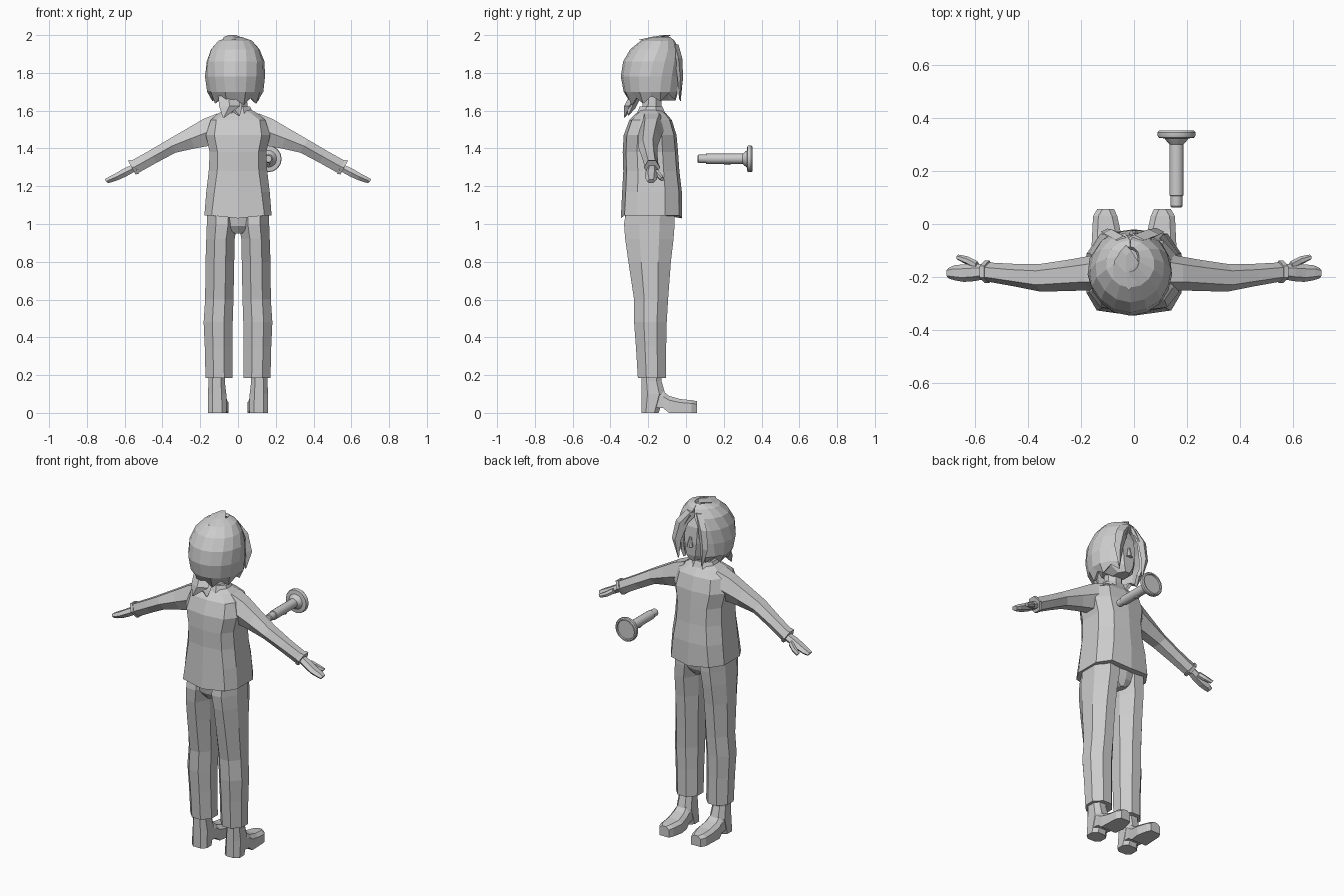
import bpy, bmesh, math, random
from mathutils import Vector

random.seed(4)
grey = bpy.data.materials.new("plain grey")
grey.diffuse_color = (0.6, 0.6, 0.6, 1)


def loft(name, rings, mirror=False, wrap=True, caps=True):
    """Skin a list of equal-length point rings."""
    bm = bmesh.new()
    rows = [[bm.verts.new(p) for p in r] for r in rings]
    n = len(rows[0])
    for a, b in zip(rows, rows[1:]):
        for i in range(n if wrap else n - 1):
            j = (i + 1) % n
            bm.faces.new((a[i], a[j], b[j], b[i]))
    if caps:
        bm.faces.new(rows[0])
        bm.faces.new(rows[-1])
    bmesh.ops.recalc_face_normals(bm, faces=bm.faces)
    me = bpy.data.meshes.new(name)
    bm.to_mesh(me)
    bm.free()
    ob = bpy.data.objects.new(name, me)
    bpy.context.collection.objects.link(ob)
    me.materials.append(grey)
    if mirror:
        ob.modifiers.new("mirror", 'MIRROR').use_mirror_merge = False
    return ob


def body_ring(z, w, band, back, front, dip=0.0):
    """Ten-sided torso section: ridge, band and side on each half."""
    d = front - back
    half = [(0, back, z - dip), (band, back + 0.06 * d, z), (w, back + 0.26 * d, z),
            (w, back + 0.72 * d, z), (band * 0.9, front - 0.05 * d, z), (0, front, z - dip)]
    return half + [(-x, y, h) for x, y, h in half[-2:0:-1]]


def octo(z, x0, x1, y0, y1, c=0.3):
    """Chamfered horizontal rectangle."""
    cx, cy = c * (x1 - x0), c * (y1 - y0)
    return [(x0 + cx, y0, z), (x1 - cx, y0, z), (x1, y0 + cy, z), (x1, y1 - cy, z),
            (x1 - cx, y1, z), (x0 + cx, y1, z), (x0, y1 - cy, z), (x0, y0 + cy, z)]


def limb(x, z0, z1, y0, y1, tilt=0.02):
    """Hexagonal section across a limb running along x."""
    m, q = (z0 + z1) / 2, 0.25 * (y1 - y0)
    return [(x - tilt, y0 + q, z0), (x - tilt, y1 - q, z0), (x, y1, m),
            (x + tilt, y1 - q, z1), (x + tilt, y0 + q, z1), (x, y0, m)]


# Clothes
loft("jacket", [body_ring(*r) for r in [
    (1.045, .178, .14, -.345, -.02, .015), (1.17, .168, .125, -.338, -.022),
    (1.28, .155, .11, -.332, -.035), (1.38, .150, .108, -.335, -.042),
    (1.47, .170, .125, -.33, -.05), (1.55, .145, .115, -.30, -.075),
    (1.585, .105, .07, -.265, -.105), (1.605, .07, .04, -.24, -.13)]])
loft("hips", [body_ring(*r) for r in [
    (.95, .03, .015, -.29, -.09), (.99, .12, .07, -.315, -.07), (1.06, .165, .11, -.325, -.055)]])
loft("trouser_leg", [octo(*r) for r in [
    (.185, .03, .172, -.255, -.105), (.35, .03, .176, -.265, -.105),
    (.48, .028, .182, -.275, -.102), (.60, .024, .174, -.275, -.095),
    (.80, .020, .172, -.305, -.080), (.92, .018, .168, -.322, -.066),
    (1.0, .004, .165, -.328, -.060), (1.05, .004, .165, -.32, -.06)]], True)
loft("sleeve", [limb(*r) for r in [
    (.09, 1.45, 1.585, -.26, -.10), (.165, 1.415, 1.555, -.25, -.12),
    (.25, 1.40, 1.505, -.252, -.135), (.35, 1.378, 1.447, -.255, -.15),
    (.45, 1.325, 1.388, -.235, -.150), (.545, 1.272, 1.335, -.218, -.145)]], True)
loft("cuff", [limb(*r) for r in [
    (.545, 1.266, 1.34, -.222, -.138), (.562, 1.262, 1.335, -.222, -.138)]], True)

# Hands
loft("hand", [limb(*r, .008) for r in [
    (.55, 1.28, 1.315, -.205, -.152), (.60, 1.252, 1.292, -.215, -.150),
    (.64, 1.234, 1.268, -.218, -.152), (.675, 1.222, 1.25, -.212, -.155),
    (.698, 1.216, 1.236, -.205, -.165)]], True)
loft("thumb", [limb(*r, .006) for r in [
    (.59, 1.262, 1.288, -.175, -.140), (.625, 1.24, 1.265, -.155, -.122),
    (.662, 1.228, 1.246, -.136, -.115)]], True)

# Boots: ankle shaft, heel and forefoot
loft("boot_shaft", [octo(*r, .25) for r in [
    (0, .06, .16, -.235, -.145), (.10, .062, .160, -.235, -.11),
    (.17, .07, .155, -.235, -.13), (.24, .07, .155, -.235, -.13)]], True)
loft("boot_front", [[(x0, y, z0), (x1, y, z0), (x1, y, z1 * .75), (x1 - .02, y, z1),
                     (x0 + .02, y, z1), (x0, y, z1 * .75)] for y, x0, x1, z0, z1 in [
    (-.18, .064, .158, .03, .14), (-.12, .062, .158, .025, .115), (-.09, .058, .16, 0, .09),
    (-.03, .05, .157, 0, .073), (.03, .063, .154, 0, .067), (.057, .075, .138, 0, .062)]], True)

# Neck and head
loft("neck", [octo(*r) for r in [(1.56, -.055, .055, -.235, -.13), (1.70, -.045, .045, -.225, -.13)]])
loft("head", [octo(*r) for r in [
    (1.655, -.035, .035, -.17, -.055), (1.69, -.075, .075, -.24, -.045), (1.77, -.10, .10, -.28, -.042),
    (1.86, -.105, .105, -.29, -.05), (1.93, -.08, .08, -.25, -.08)]])
loft("nose", [octo(*r) for r in [
    (1.745, -.018, .018, -.06, -.024), (1.80, -.007, .007, -.06, -.035)]])

# Hair: faceted shell, open over the face, with a ragged hem
def hair_ring(z, w, back, front, gap, rag=0.0, n=15):
    pts, cx = [], -.014
    for i in range(n):
        a = math.radians(90 + gap + (360 - 2 * gap) * i / (n - 1))
        y = (back + front) / 2 + math.sin(a) * (front - back) / 2
        k = 1 + random.uniform(-.025, .025)
        pts.append((cx + math.cos(a) * w * k, y, z + rag * (i % 2) + rag * .5 * math.sin(a)))
    return pts

hair = loft("hair", [hair_ring(*r) for r in [
    (1.645, .125, -.295, -.035, 36, .035), (1.70, .148, -.33, -.022, 33), (1.78, .158, -.345, -.018, 28),
    (1.86, .155, -.333, -.02, 20), (1.925, .130, -.295, -.035, 8), (1.97, .09, -.24, -.06, 1),
    (1.99, .035, -.18, -.085, 0)]], False, False, False)
sol = hair.modifiers.new("thickness", 'SOLIDIFY')
sol.thickness = .018


def lock(name, path, flat=.5):
    """Tapered four-sided lock through (x, y, z, radius) points."""
    loft(name, [[(x - r, y, z), (x, y - r * flat, z), (x + r, y, z), (x, y + r * flat, z)]
                for x, y, z, r in path])

lock("crown_tuft", [(-.02, -.19, 1.975, .06), (-.03, -.14, 1.99, .045), (-.03, -.10, 2.0, .02)], 1)
lock("fringe_left", [(-.04, -.06, 1.95, .03), (-.085, -.035, 1.87, .03),
                     (-.10, -.03, 1.76, .025), (-.085, -.03, 1.65, .004)])
lock("fringe_right", [(.0, -.06, 1.95, .04), (.055, -.04, 1.88, .04),
                      (.085, -.03, 1.77, .03), (.075, -.035, 1.66, .004)])
lock("nape_lock", [(-.05, -.27, 1.68, .055), (-.045, -.30, 1.625, .055), (-.075, -.325, 1.565, .006)])
lock("nape_lock_side", [(-.02, -.26, 1.67, .04), (-.02, -.29, 1.61, .04), (.005, -.305, 1.575, .005)])

# Collar flaps
loft("collar", [octo(*r) for r in [
    (1.575, -.085, .085, -.265, -.105), (1.622, -.064, .064, -.245, -.125)]])


# Floating torch, turned about the y axis
def turned(name, profile, n=16):
    ob = loft(name, [[(.16 + r * math.cos(2 * math.pi * i / n), y, 1.345 + r * math.sin(2 * math.pi * i / n))
                      for i in range(n)] for y, r in profile])
    bpy.context.view_layer.objects.active = ob
    ob.select_set(True)
    bpy.ops.object.shade_smooth_by_angle(angle=math.radians(35))
    ob.select_set(False)

turned("torch", [(.062, .018), (.067, .022), (.105, .022), (.107, .027), (.30, .027), (.31, .036),
                 (.322, .045), (.325, .068), (.332, .071), (.345, .071), (.351, .066), (.351, .058), (.343, .056)])
loft("torch_button", [octo(*r) for r in [(1.313, .15, .17, .20, .235), (1.325, .15, .17, .20, .235)]])
